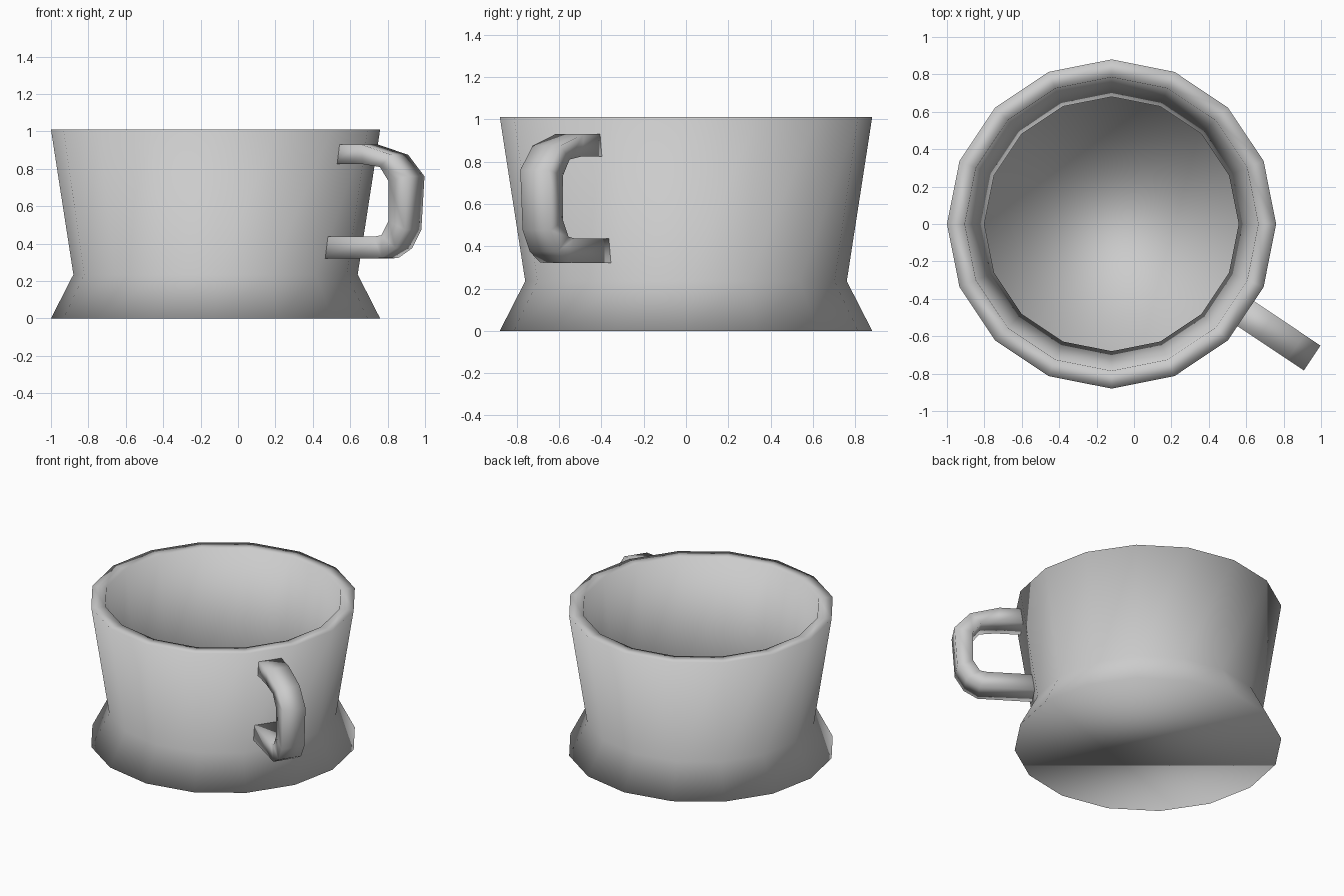
import bpy, bmesh, math
from mathutils import Vector

if "Cube" in bpy.data.objects:
    bpy.data.objects.remove(bpy.data.objects["Cube"])

SIDES = 16
CENTRE = Vector((-0.12, 0, 0))


def finish(bm, name):
    bmesh.ops.recalc_face_normals(bm, faces=bm.faces)
    mesh = bpy.data.meshes.new(name)
    bm.to_mesh(mesh)
    bm.free()
    mesh.shade_smooth()
    obj = bpy.data.objects.new(name, mesh)
    obj.location = CENTRE
    bpy.context.collection.objects.link(obj)
    return obj


def skin(bm, rings):
    """Bridge successive vertex rings with quads and cap both ends."""
    for a, b in zip(rings, rings[1:]):
        n = len(a)
        for i in range(n):
            j = (i + 1) % n
            bm.faces.new((a[i], a[j], b[j], b[i]))
    bm.faces.new(rings[0])
    bm.faces.new(rings[-1])


# Cup body: flared foot, waist, flared wall, rim, and matching inside (radius, z)
profile = [(0.88, 0), (0.76, 0.235), (0.88, 1.01),
           (0.785, 1.01), (0.68, 0.25), (0.77, 0.09)]
bm = bmesh.new()
rings = []
for r, z in profile:
    angles = [2 * math.pi * i / SIDES for i in range(SIDES)]
    rings.append([bm.verts.new((r * math.cos(a), r * math.sin(a), z)) for a in angles])
skin(bm, rings)
finish(bm, "cup_body")

# Handle: D-shaped loop given as (outer, inner) pairs of (radius, z),
# rooted on the middle of one wall face
pairs = [((0.80, 0.93), (0.80, 0.825)),
         ((0.99, 0.93), (1.00, 0.825)),
         ((1.185, 0.875), (1.11, 0.81)),
         ((1.29, 0.76), (1.165, 0.735)),
         ((1.27, 0.475), (1.165, 0.52)),
         ((1.21, 0.375), (1.12, 0.445)),
         ((1.12, 0.322), (1.07, 0.437)),
         ((0.72, 0.32), (0.72, 0.437))]
angle = -1.5 * 2 * math.pi / SIDES
out = Vector((math.cos(angle), math.sin(angle), 0))
side = Vector((-out.y, out.x, 0)) * 0.08
up = Vector((0, 0, 1))
bm = bmesh.new()
rings = []
for outer, inner in pairs:
    o = out * outer[0] + up * outer[1]
    i = out * inner[0] + up * inner[1]
    rings.append([bm.verts.new(p) for p in (o - side, o + side, i + side, i - side)])
skin(bm, rings)
finish(bm, "handle")
